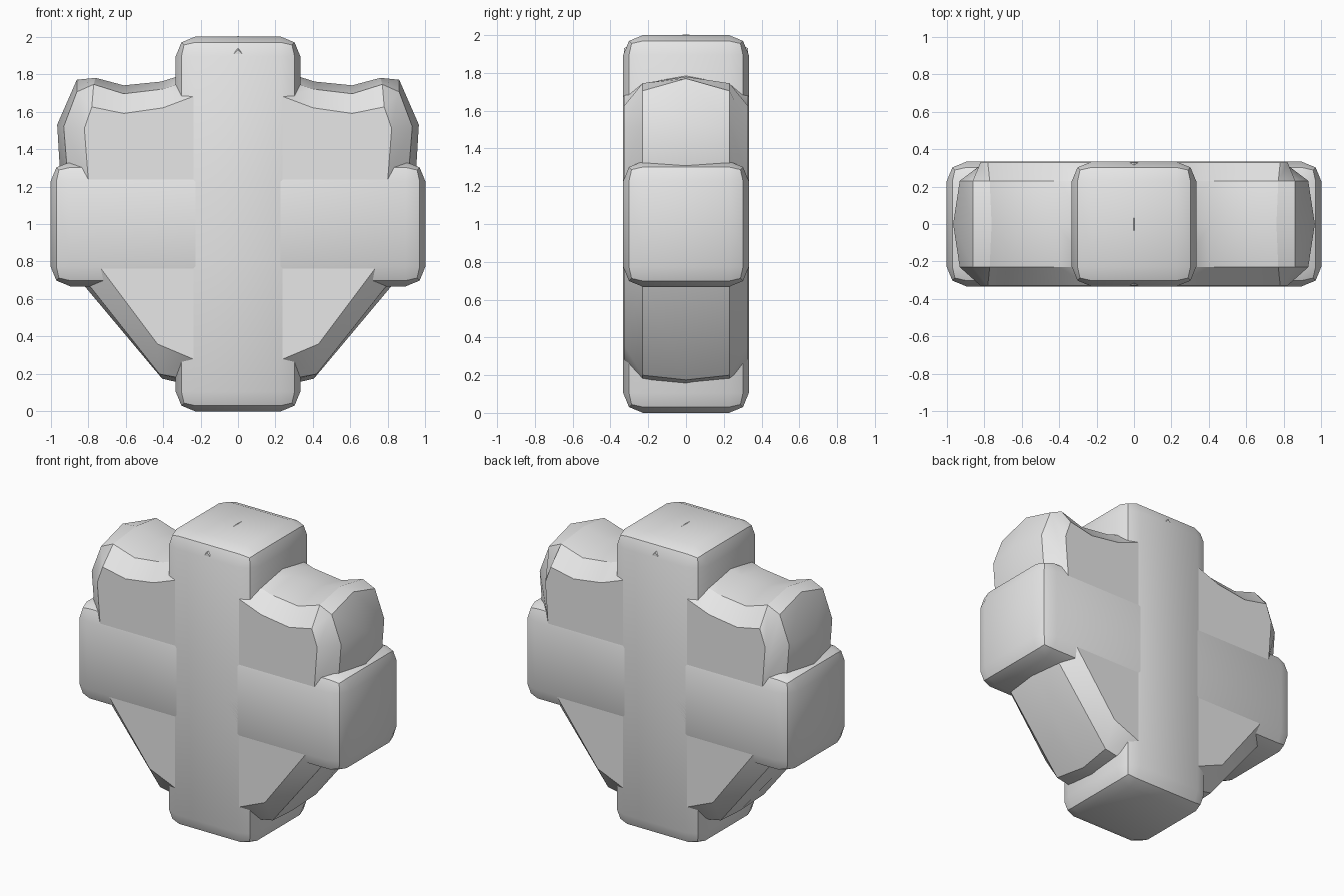
import bpy
import bmesh
from math import radians

cube = bpy.data.objects.get("Cube")
if cube:
    bpy.data.objects.remove(cube, do_unlink=True)

grey = bpy.data.materials.new("plain_grey")
grey.use_nodes = True
grey.diffuse_color = (0.8, 0.8, 0.8, 1)
grey.node_tree.nodes["Principled BSDF"].inputs["Base Color"].default_value = (0.8, 0.8, 0.8, 1)


def finish(name, bm):
    """Turn a bmesh into a shaded object with its material."""
    bmesh.ops.recalc_face_normals(bm, faces=bm.faces)
    mesh = bpy.data.meshes.new(name)
    bm.to_mesh(mesh)
    bm.free()
    mesh.materials.append(grey)
    mesh.shade_smooth()
    mesh.set_sharp_from_angle(angle=radians(30))
    obj = bpy.data.objects.new(name, mesh)
    bpy.context.collection.objects.link(obj)
    return obj


def rounded_bar(name, size):
    """Box centred on the model with softly rounded edges."""
    bm = bmesh.new()
    bmesh.ops.create_cube(bm, size=1)
    for v in bm.verts:
        v.co = [c * s for c, s in zip(v.co, size)]
        v.co.z += 1
    bmesh.ops.bevel(bm, geom=bm.edges[:], offset=0.105, segments=2,
                    profile=0.5, affect='EDGES')
    return finish(name, bm)


# Crossed bars
rounded_bar("vertical_bar", (0.665, 0.665, 2))
rounded_bar("horizontal_bar", (2, 0.665, 0.665))

# Heart body: half outlines (x, z) from the top cleft round to the bottom tip
face_line = [(0, 1.93), (0.24, 1.68), (0.40, 1.62), (0.61, 1.59), (0.78, 1.625),
             (0.82, 1.51), (0.80, 1.25), (0.73, 0.76), (0.43, 0.36), (0.24, 0.28), (0, 0.2)]
shoulder_line = [(0, 1.99), (0.25, 1.77), (0.40, 1.72), (0.61, 1.695), (0.77, 1.745),
                 (0.86, 1.705), (0.93, 1.52), (0.91, 1.27), (0.80, 0.68), (0.42, 0.20), (0, 0.12)]
rim_line = [(0, 2.003), (0.25, 1.81), (0.41, 1.76), (0.61, 1.74), (0.76, 1.78),
            (0.86, 1.77), (0.965, 1.53), (0.95, 1.28), (0.82, 0.67), (0.405, 0.175), (0, 0.08)]

bm = bmesh.new()
layers = [(-0.328, face_line), (-0.23, shoulder_line), (0, rim_line),
          (0.23, shoulder_line), (0.328, face_line)]
for side in (1, -1):
    rings = [[bm.verts.new((side * x, y, z)) for x, z in line] for y, line in layers]
    for a, b in zip(rings, rings[1:]):
        for i in range(len(a) - 1):
            bm.faces.new((a[i], a[i + 1], b[i + 1], b[i]))
    bm.faces.new(rings[0])
    bm.faces.new(rings[-1])
bmesh.ops.remove_doubles(bm, verts=bm.verts, dist=0.0001)
finish("heart_body", bm)
